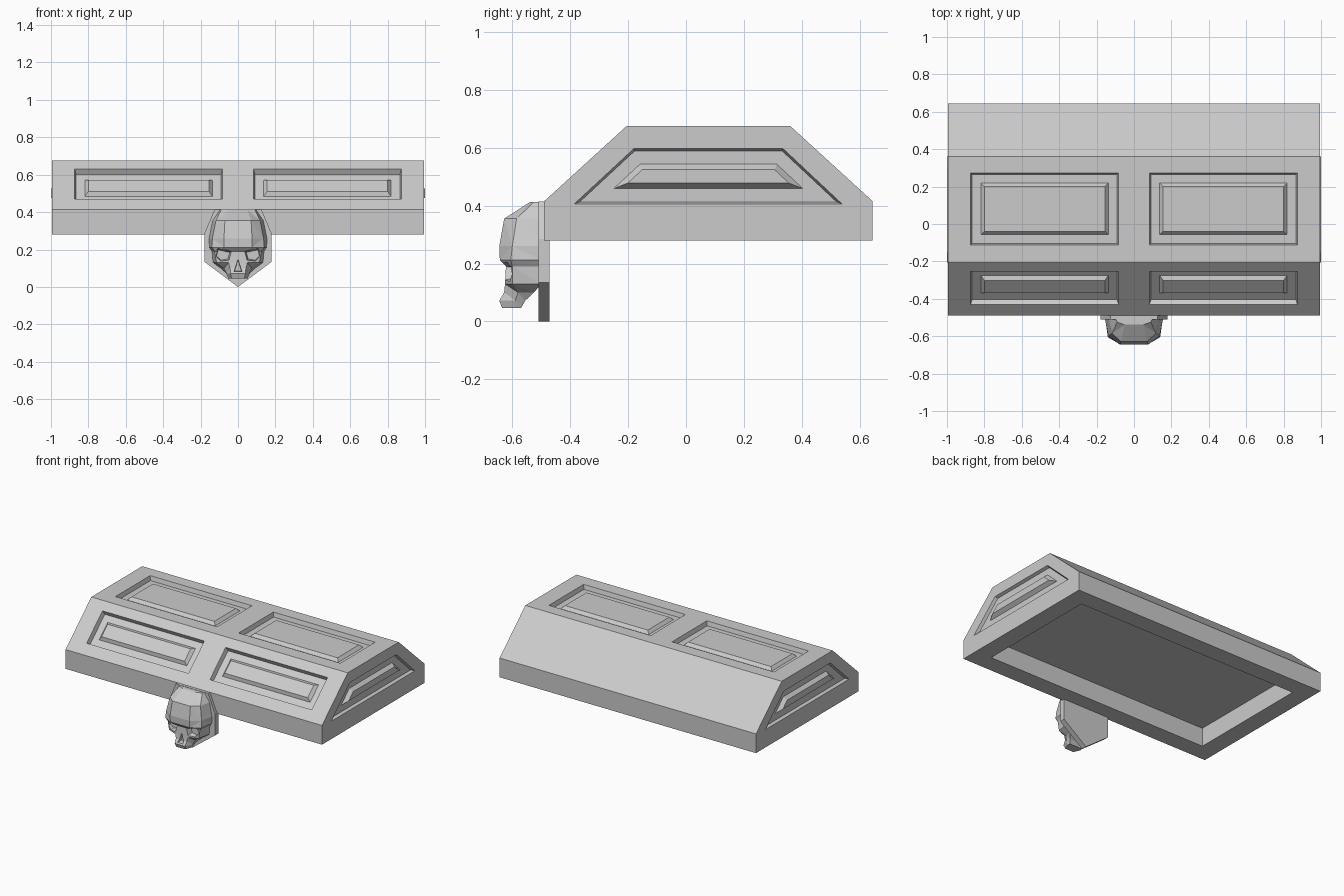
import bpy, bmesh
from mathutils import Vector, Matrix

if "Cube" in bpy.data.objects:
    bpy.data.objects.remove(bpy.data.objects["Cube"])


def loft(bm, rings):
    """Closed solid through a stack of equal-length rings."""
    rows = [[bm.verts.new(p) for p in r] for r in rings]
    n = len(rows[0])
    for a, b in zip(rows, rows[1:]):
        for i in range(n):
            j = (i + 1) % n
            bm.faces.new((a[i], a[j], b[j], b[i]))
    bm.faces.new(rows[0][::-1])
    bm.faces.new(rows[-1])


def make(name, bm, tri=False):
    bmesh.ops.recalc_face_normals(bm, faces=bm.faces[:])
    if tri:
        bmesh.ops.triangulate(bm, faces=bm.faces[:])
    me = bpy.data.meshes.new(name)
    bm.to_mesh(me)
    bm.free()
    ob = bpy.data.objects.new(name, me)
    bpy.context.collection.objects.link(ob)
    return ob


def carve(ob, cutter):
    cutter.hide_render = True
    mod = ob.modifiers.new("carve", 'BOOLEAN')
    mod.operation = 'DIFFERENCE'
    mod.solver = 'EXACT'
    mod.object = cutter
    bpy.context.view_layer.objects.active = ob
    bpy.ops.object.modifier_apply(modifier=mod.name)
    bpy.data.objects.remove(cutter)


def inset(pts, d):
    """Inset a counter-clockwise convex outline by d."""
    out = []
    pts = [Vector(p) for p in pts]
    for i, p in enumerate(pts):
        e1 = (p - pts[i - 1]).normalized()
        e2 = (pts[(i + 1) % len(pts)] - p).normalized()
        n1, n2 = Vector((-e1.y, e1.x)), Vector((-e2.y, e2.x))
        out.append(p + (n1 + n2) * d / (1 + n1.dot(n2)))
    return out


def frame(o, u, v, n):
    m = Matrix((u, v, n)).transposed().to_4x4()
    m.translation = o
    return m


def panel(cut, raised, m, pts, depth, rise):
    """Sunken frame with a bevelled raised field in its middle."""
    def ring(d, h):
        return [m @ Vector((p.x, p.y, h)) for p in inset(pts, d)]
    loft(cut, [ring(-.008 * .02 / depth, .02), ring(.008, -depth)])
    loft(raised, [ring(.05, -depth - .005), ring(.073, rise - depth)])


# Lid body with hollow underside and sunken panels
W = .995
profile = [(-.49, .28), (.645, .28), (.645, .415), (.36, .675), (-.205, .675), (-.49, .415)]
bm = bmesh.new()
loft(bm, [[(x, y, z) for y, z in profile] for x in (-W, W)])
lid = make("lid", bm)

cut, raised = bmesh.new(), bmesh.new()
loft(cut, [[(-.87, -.365, z), (.87, -.365, z), (.87, .52, z), (-.87, .52, z)] for z in (.2, .41)])
slope = Vector((0, .285, .26)).normalized()
top = frame((0, 0, .675), (1, 0, 0), (0, 1, 0), (0, 0, 1))
front = frame((0, -.49, .415), (1, 0, 0), slope, (0, -slope.z, slope.y))
for x0, x1 in ((-.873, -.083), (.083, .873)):
    for m, v0, v1 in ((top, -.112, .273), (front, .081, .318)):
        panel(cut, raised, m, [(x0, v0), (x1, v0), (x1, v1), (x0, v1)], .03, .02)
for s in (-1, 1):
    m = frame((s * W, 0, 0), (0, 1, 0), (0, 0, 1), (s, 0, 0))
    panel(cut, raised, m, [(-.387, .405), (.54, .405), (.335, .597), (-.18, .597)], .02, .025)
carve(lid, make("lid_cutter", cut))
make("raised_panels", raised)

# Pointed plaque behind the skull
half = [(.18, .135), (.18, .285), (.125, .415)]
outline = [(0, 0)] + half + [(-x, z) for x, z in half[::-1]]
bm = bmesh.new()
loft(bm, [[(x, y, z) for x, z in outline] for y in (-.51, -.472)])
make("plaque", bm)

# Skull: stacked sections (z, back x y, temple x y, front x y)
sections = [
    (.413, .10, -.50, .09, -.525, .05, -.538),
    (.355, .138, -.50, .118, -.585, .07, -.628),
    (.26, .157, -.50, .137, -.60, .075, -.645),
    (.212, .155, -.50, .14, -.605, .075, -.643),
    (.19, .14, -.50, .125, -.60, .065, -.622),
    (.13, .135, -.50, .115, -.60, .05, -.625),
    (.10, .09, -.525, .075, -.58, .042, -.628),
    (.072, .062, -.555, .062, -.59, .04, -.645),
    (.046, .05, -.57, .052, -.59, .034, -.635),
]
bm = bmesh.new()
rings = []
for z, *c in sections:
    side = [(c[i], c[i + 1], z) for i in (0, 2, 4)]
    rings.append(side + [(-x, y, z) for x, y, z in side[::-1]])
loft(bm, rings)
skull = make("skull", bm, tri=True)

# Eye sockets and nose hole
cut = bmesh.new()
eye = [(.027, .195), (.043, .138), (.096, .128), (.13, .16), (.116, .215)]
nose = [(0, .155), (-.024, .08), (.024, .08)]
for pts, floor, d in ((eye, -.585, .014), ([(-x, z) for x, z in eye[::-1]], -.585, .014),
                      (nose, -.60, .004)):
    loft(cut, [[(p.x, y, p.y) for p in inset(pts, k)] for y, k in ((-.66, 0), (floor, d))])
carve(skull, make("skull_cutter", cut))
